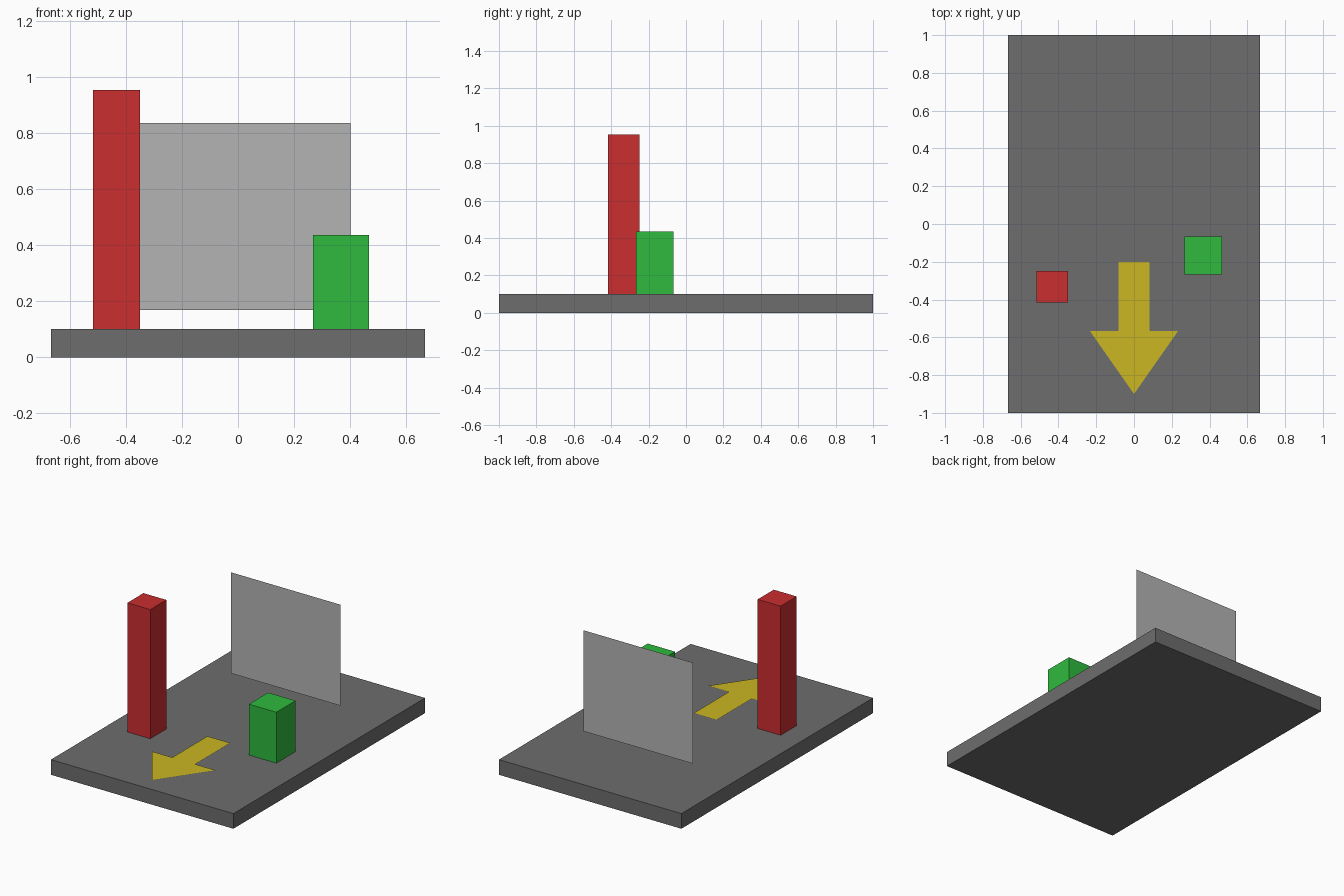
import bpy

if "Cube" in bpy.data.objects:
    bpy.data.objects.remove(bpy.data.objects["Cube"])


def material(name, srgb):
    m = bpy.data.materials.new(name)
    lin = [(c / 12.92 if c <= 0.04045 else ((c + 0.055) / 1.055) ** 2.4)
           for c in (v / 255 for v in srgb)]
    m.diffuse_color = (*lin, 1)
    m.use_nodes = True
    m.node_tree.nodes["Principled BSDF"].inputs["Base Color"].default_value = m.diffuse_color
    return m


def mesh_object(name, verts, faces, mat):
    me = bpy.data.meshes.new(name)
    me.from_pydata(verts, [], faces)
    me.materials.append(mat)
    ob = bpy.data.objects.new(name, me)
    bpy.context.collection.objects.link(ob)
    return ob


def box(name, x, y, width, depth, z0, z1, mat):
    bpy.ops.mesh.primitive_cube_add(size=1, location=(x, y, (z0 + z1) / 2))
    ob = bpy.context.object
    ob.name = name
    ob.scale = (width, depth, z1 - z0)
    ob.data.materials.append(mat)
    return ob


dark_grey = material("dark_grey", (109, 109, 109))
light_grey = material("light_grey", (179, 179, 179))
red = material("red", (203, 46, 47))
green = material("green", (46, 186, 61))
yellow = material("yellow", (203, 183, 36))

# Base slab and the two blocks standing on it
box("base_slab", 0, 0, 1.333, 2, 0, 0.1, dark_grey)
box("tall_post", -0.433, -0.333, 0.167, 0.167, 0.1, 0.953, red)
box("short_block", 0.367, -0.167, 0.2, 0.2, 0.1, 0.436, green)

# Thin upright panel floating above the back half
mesh_object("upright_panel",
            [(-0.4, 0.5, 0.168), (0.4, 0.5, 0.168),
             (0.4, 0.5, 0.835), (-0.4, 0.5, 0.835)],
            [(0, 1, 2, 3)], light_grey)

# Flat arrow pointing to the front: shaft quad and head triangle
z, neck = 0.105, -0.567
mesh_object("direction_arrow",
            [(-0.083, -0.2, z), (-0.083, neck, z), (0.083, neck, z), (0.083, -0.2, z),
             (-0.233, neck, z), (0, -0.9, z), (0.233, neck, z)],
            [(0, 1, 2, 3), (4, 5, 6, 2, 1)], yellow)
